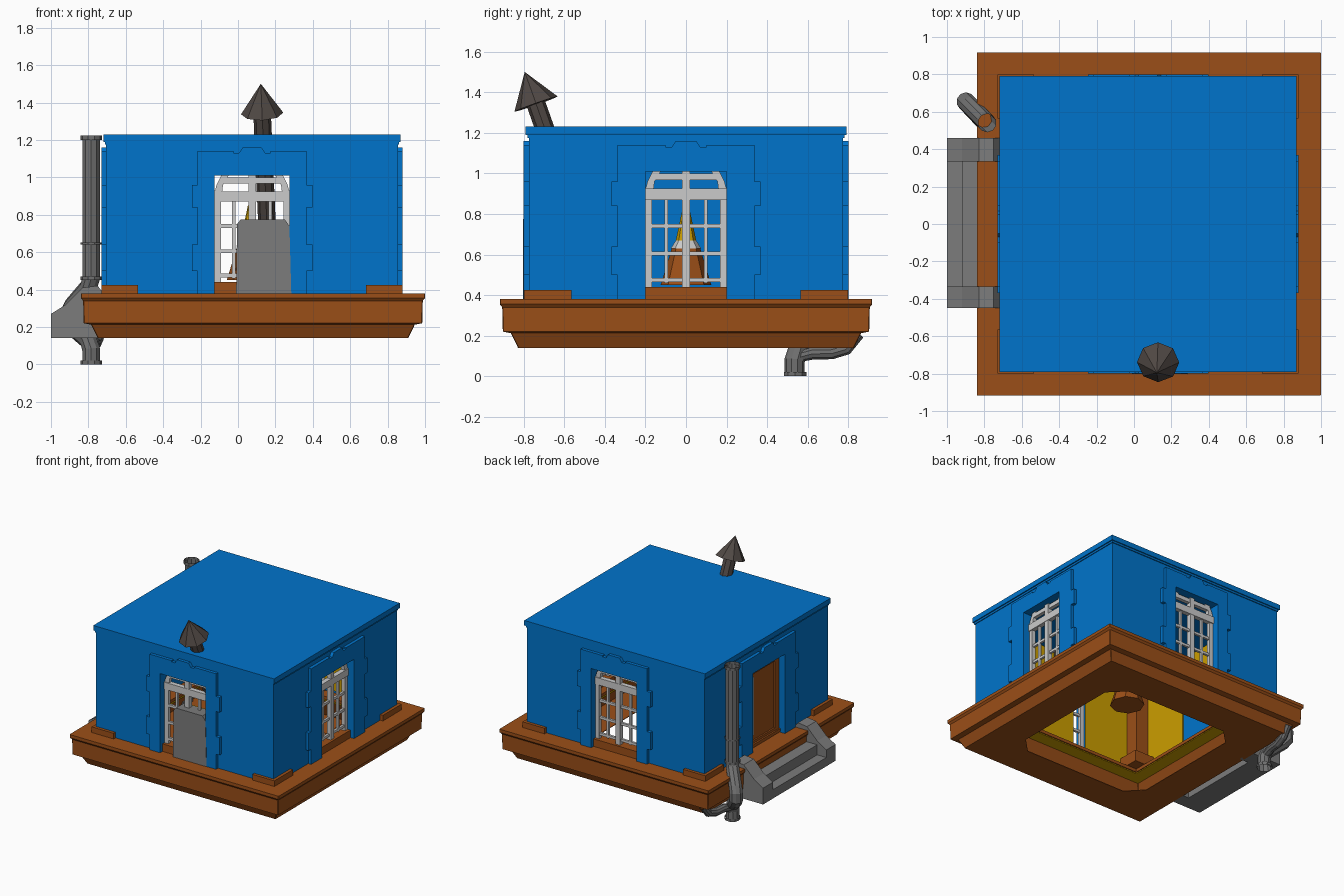
import bpy, bmesh, math
from mathutils import Vector, Matrix

if "Cube" in bpy.data.objects:
    bpy.data.objects.remove(bpy.data.objects["Cube"], do_unlink=True)


def material(name, r, g, b):
    m = bpy.data.materials.new(name)
    m.use_nodes = True
    m.diffuse_color = (r, g, b, 1)
    m.node_tree.nodes["Principled BSDF"].inputs["Base Color"].default_value = (r, g, b, 1)
    return m


BLUE = material("blue wall", 0.0, 0.175, 0.6)
BROWN = material("brown wood", 0.33, 0.078, 0.009)
YELLOW = material("yellow lining", 0.6, 0.34, 0.0)
WHITE = material("pale frame", 0.6, 0.6, 0.6)
STONE = material("stone grey", 0.2, 0.2, 0.2)
PIPE = material("pipe grey", 0.16, 0.16, 0.16)
SOOT = material("dark metal", 0.08, 0.065, 0.058)

CX = 0.075                      # centre of the house in x
WX, WY = 0.78, 0.775            # half sizes of the walls
FLOOR, EAVE, HEAD = 0.38, 1.19, 1.01


def finish(name, bm, mat, matrix=None):
    if matrix:
        bm.transform(matrix)
    bmesh.ops.recalc_face_normals(bm, faces=bm.faces)
    me = bpy.data.meshes.new(name)
    bm.to_mesh(me)
    bm.free()
    me.materials.append(mat)
    ob = bpy.data.objects.new(name, me)
    bpy.context.collection.objects.link(ob)
    return ob


def add_box(bm, lo, hi):
    lo, hi = Vector(lo), Vector(hi)
    m = Matrix.Translation((lo + hi) / 2) @ Matrix.Diagonal((*(hi - lo), 1))
    bmesh.ops.create_cube(bm, size=1, matrix=m)


def boxes(name, mat, pairs, matrix=None):
    bm = bmesh.new()
    for lo, hi in pairs:
        add_box(bm, lo, hi)
    return finish(name, bm, mat, matrix)


def prism(name, mat, outline, y0, y1, matrix=None):
    """Extrude an outline given in (x, z) from y0 to y1."""
    bm = bmesh.new()
    face = bm.faces.new([bm.verts.new((x, y0, z)) for x, z in outline])
    out = bmesh.ops.extrude_face_region(bm, geom=[face])
    bmesh.ops.translate(bm, vec=(0, y1 - y0, 0),
                        verts=[v for v in out["geom"] if isinstance(v, bmesh.types.BMVert)])
    return finish(name, bm, mat, matrix)


def mirrored(half):
    return half + [(-x, z) for x, z in reversed(half)]


def tube(name, mat, path, radius, sides=10):
    bm = bmesh.new()
    pts = [Vector(p) for p in path]
    rings = []
    for i, p in enumerate(pts):
        d = (pts[min(i + 1, len(pts) - 1)] - pts[max(i - 1, 0)]).normalized()
        turn = Vector((0, 0, 1)).rotation_difference(d).to_matrix()
        rings.append([bm.verts.new(p + turn @ Vector((radius * math.cos(a), radius * math.sin(a), 0)))
                      for a in (math.tau * k / sides for k in range(sides))])
    for a, b in zip(rings, rings[1:]):
        for k in range(sides):
            j = (k + 1) % sides
            bm.faces.new((a[k], a[j], b[j], b[k]))
    return finish(name, bm, mat)


# Square rings with chopped corners, lofted into a closed frame
def ring_frame(name, mat, steps):
    bm = bmesh.new()
    loops = []
    for inset, z, c in steps:
        x0, x1, y0, y1 = -0.84 + inset, 1.0 - inset, -0.918 + inset, 0.918 - inset
        pts = [(x0 + c, y0), (x1 - c, y0), (x1, y0 + c), (x1, y1 - c),
               (x1 - c, y1), (x0 + c, y1), (x0, y1 - c), (x0, y0 + c)]
        loops.append([bm.verts.new((x, y, z)) for x, y in pts])
    for a, b in zip(loops, loops[1:] + loops[:1]):
        for k in range(8):
            j = (k + 1) % 8
            bm.faces.new((a[k], a[j], b[j], b[k]))
    finish(name, bm, mat)


# Hollow stepped base, with a floor ledge and its yellow underside
C = 0.004
ring_frame("base_platform", BROWN,
           [(0.2, 0.38, C), (0, 0.38, C), (0, 0.355, C), (0.012, 0.34, C), (0.015, 0.22, C),
            (0.055, 0.212, C), (0.09, 0.14, C), (0.35, 0.14, 0.12), (0.35, 0.145, 0.12),
            (0.1, 0.15, C)])
ring_frame("floor_ledge", BROWN, [(0.15, 0.41, C), (0.15, 0.385, C), (0.3, 0.385, C), (0.3, 0.41, C)])
ring_frame("floor_underside", YELLOW, [(0.1, 0.379, C), (0.1, 0.372, C), (0.3, 0.372, C),
                                       (0.3, 0.379, C)])


# Corner plinths outside, posts with broad feet inside
def corner_box(sx, sy, out, dx, dy, z0, z1):
    x, y = CX + sx * WX, sy * WY
    xs = sorted((x + sx * out, x - sx * dx))
    ys = sorted((y + sy * out, y - sy * dy))
    return (xs[0], ys[0], z0), (xs[1], ys[1], z1)


corners = [(sx, sy) for sx in (-1, 1) for sy in (-1, 1)]
boxes("corner_plinths", BROWN,
      [corner_box(*c, 0.024, dx, dy, FLOOR, 0.425) for c in corners
       for dx, dy in ((0.17, 0.03), (0.03, 0.21))])
boxes("inner_corner_posts", BROWN,
      [corner_box(*c, -0.06, 0.185, 0.185, 0.41, 1.18) for c in corners])
boxes("inner_post_feet", BROWN,
      [corner_box(*c, -0.06, 0.25, 0.25, 0.41, 0.5) for c in corners])

# Roof slab with a lower moulding
boxes("roof", BLUE, [((CX - WX - 0.015, -0.79, EAVE), (CX + WX + 0.015, 0.79, 1.23)),
                     ((CX - WX - 0.006, -0.782, 1.175), (CX + WX + 0.006, 0.782, EAVE))])


# Opening surround with stepped edges and a raised crest
def surround_outline(w):
    b = w + 0.03
    half = [(0.2, FLOOR), (w, FLOOR), (w, 0.5), (b, 0.5), (b, 0.64), (w, 0.64), (w, 0.84),
            (b, 0.84), (b, 0.96), (w, 0.96), (w, 1.14), (0.1, 1.14), (0.1, 1.13),
            (0.07, 1.13), (0.05, 1.16)]
    return mirrored(half) + [(-0.2, HEAD), (0.2, HEAD)]


def wall_outline(half, low=FLOOR):
    return [(0.2, low), (half, low), (half, EAVE - 0.015), (-half, EAVE - 0.015), (-half, low),
            (-0.2, low), (-0.2, HEAD), (0.2, HEAD)]


def window(name, matrix):
    y0, y1 = 0.03, 0.06
    bars = [((s * 0.184 - 0.017, y0, 0.44), (s * 0.184 + 0.017, y1, 0.93)) for s in (-1, 1)]
    bars.append(((-0.02, y0 - 0.006, 0.43), (0.02, y1, HEAD)))
    bars.append(((-0.2, y0 - 0.008, 0.87), (0.2, y1, 0.925)))
    bars += [((s * 0.098 - 0.009, y0 + 0.006, 0.46), (s * 0.098 + 0.009, y1 - 0.006, 0.88))
             for s in (-1, 1)]
    bars += [((-0.18, y0 + 0.006, z - 0.01), (0.18, y1 - 0.006, z + 0.01))
             for z in (0.74, 0.605, 0.475)]
    bars.append(((-0.165, y0, 0.968), (0.165, y1, 1.0)))
    boxes(name, WHITE, bars, matrix)
    arch = [(0.2, 0.92), (0.19, 0.96), (0.165, HEAD), (0.125, HEAD), (0.155, 0.96), (0.16, 0.92)]
    for s, part in ((1, "right"), (-1, "left")):
        prism(name + "_arch_" + part, WHITE, [(s * x, z) for x, z in arch], y0, y1, matrix)
    boxes(name + "_sill", BROWN, [((-0.2, 0.005, FLOOR), (0.2, 0.09, 0.44))], matrix)


# Four walls, each with a surround, a lining and a window or door
sides = [("front", 0, WY, WX, 0.292), ("left", 90, WX, WY, 0.338),
         ("back", 180, WY, WX, 0.292), ("right", 270, WX, WY, 0.338)]
for name, angle, dist, half, trim in sides:
    place = (Matrix.Translation((CX, 0, 0)) @ Matrix.Rotation(math.radians(angle), 4, "Z")
             @ Matrix.Translation((0, -dist, 0)))
    prism(name + "_wall", BLUE, wall_outline(half), 0, 0.07, place)
    prism(name + "_lining", YELLOW, wall_outline(half - 0.08, 0.43), 0.07, 0.079, place)
    prism(name + "_surround", BLUE, surround_outline(trim), -0.025, 0.003, place)
    if name != "right":
        window(name + "_window", place)
        continue
    boxes("door", BROWN, [((-0.2, 0.04, FLOOR), (0.2, 0.06, HEAD))]
          + [((x - 0.025, 0.025, FLOOR), (x + 0.025, 0.045, HEAD)) for x in (-0.175, 0.175)]
          + [((-0.2, 0.028, z), (0.2, 0.045, z + 0.05)) for z in (FLOOR, 0.96)], place)
    boxes("door_strip", WHITE, [((-0.13, 0.033, 0.47), (-0.105, 0.041, 0.93))], place)
    boxes("door_inner_face", BLUE, [((-0.2, 0.06, FLOOR), (0.2, 0.068, HEAD))], place)

# Hanging lamp in the middle of the room
for name, mat, r0, r1, z0, z1 in (("lamp_shade", BROWN, 0.125, 0.07, 0.45, 0.63),
                                  ("lamp_collar", WHITE, 0.075, 0.05, 0.63, 0.67),
                                  ("lamp_cone", YELLOW, 0.05, 0.012, 0.67, 0.85),
                                  ("lamp_cord", SOOT, 0.01, 0.01, 0.85, 1.18)):
    bm = bmesh.new()
    bmesh.ops.create_cone(bm, cap_ends=True, segments=8, radius1=r0, radius2=r1, depth=z1 - z0,
                          matrix=Matrix.Translation((0.065, 0, (z0 + z1) / 2)))
    finish(name, bm, mat)

# Entrance steps with sloped side walls
cheek = [(-1, 0.14), (-1, 0.27), (-0.92, 0.32), (-0.83, 0.41), (-0.75, 0.42), (-0.72, 0.38),
         (-0.72, 0.14)]
for name, y0, y1 in (("step_cheek_front", -0.45, -0.335), ("step_cheek_back", 0.335, 0.46)):
    prism(name, STONE, cheek, y0, y1)
boxes("entrance_steps", STONE, [((-1, -0.34, 0.14), (-0.8, 0.34, 0.21)),
                                ((-0.92, -0.34, 0.21), (-0.8, 0.34, 0.29))])

# Upright slab in the front opening, yellow on its inner side
slab = [(-0.01, FLOOR), (0.285, FLOOR), (0.275, 0.74), (0.25, 0.775), (0.015, 0.775), (-0.005, 0.75)]
prism("front_slab", STONE, slab, -0.803, -0.7)
prism("front_slab_lining", YELLOW, slab, -0.7, -0.692)

# Leaning chimney with a pointed cap
top, foot = Vector((0.122, -0.795, 1.5)), Vector((0.155, -0.53, 0.75))
axis = (top - foot).normalized()
tube("chimney_pipe", SOOT, [foot, top - axis * 0.12], 0.047, 8)
bm = bmesh.new()
bmesh.ops.create_cone(bm, cap_ends=True, segments=8, radius1=0.113, radius2=0, depth=0.168)
turn = Vector((0, 0, 1)).rotation_difference(axis).to_matrix().to_4x4()
finish("chimney_cap", bm, SOOT, Matrix.Translation(top - axis * 0.084) @ turn)

# Downpipe that steps out round the base, with collars and a drain branch
tube("downpipe", PIPE, [(-0.785, 0.54, 1.21), (-0.785, 0.54, 0.46), (-0.8, 0.555, 0.41),
                        (-0.885, 0.64, 0.31), (-0.9, 0.655, 0.28), (-0.9, 0.655, 0.23),
                        (-0.88, 0.635, 0.2), (-0.8, 0.55, 0.13), (-0.785, 0.535, 0.08),
                        (-0.785, 0.535, 0)], 0.05)
tube("drain_branch", PIPE, [(-0.785, 0.535, 0.04), (-0.78, 0.57, 0.1), (-0.77, 0.63, 0.115),
                            (-0.76, 0.72, 0.115), (-0.75, 0.79, 0.135), (-0.745, 0.85, 0.21)], 0.032)
for i, (z, h) in enumerate(((1.2, 0.025), (0.64, 0.012), (0.45, 0.02), (0, 0.02))):
    tube("pipe_collar_%d" % (i + 1), PIPE, [(-0.785, 0.538, z), (-0.785, 0.538, z + h)], 0.058)
